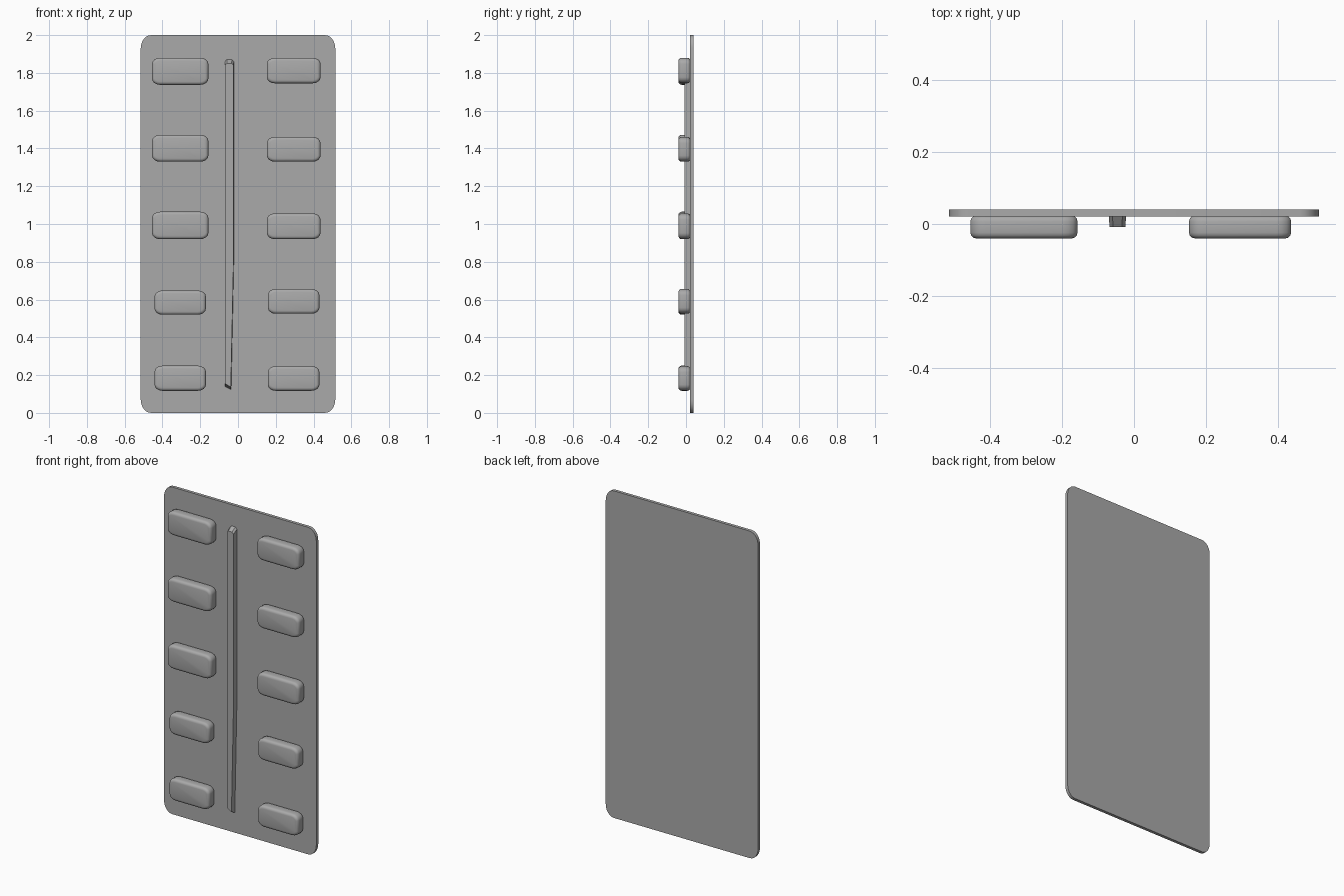
import bpy, bmesh, math

cube = bpy.data.objects.get("Cube")
if cube:
    bpy.data.objects.remove(cube, do_unlink=True)

grey = bpy.data.materials.new("plain_grey")
grey.use_nodes = True
colour = (0.4, 0.4, 0.4, 1)
grey.diffuse_color = colour
grey.node_tree.nodes["Principled BSDF"].inputs["Base Color"].default_value = colour

PLATE_FRONT, BACK, PILL_FRONT = 0.021, 0.04, -0.04


def finish(name, bm, bevel=0.0, segments=3):
    """Turn a bmesh into a shaded object with an optional rounded edge."""
    bmesh.ops.recalc_face_normals(bm, faces=bm.faces)
    mesh = bpy.data.meshes.new(name)
    bm.to_mesh(mesh)
    bm.free()
    mesh.materials.append(grey)
    obj = bpy.data.objects.new(name, mesh)
    bpy.context.collection.objects.link(obj)
    bpy.ops.object.select_all(action="DESELECT")
    obj.select_set(True)
    bpy.context.view_layer.objects.active = obj
    if bevel:
        mod = obj.modifiers.new("soft_edge", "BEVEL")
        mod.width, mod.segments = bevel, segments
        mod.limit_method, mod.angle_limit = "ANGLE", math.radians(50)
        bpy.ops.object.modifier_apply(modifier=mod.name)
    bpy.ops.object.shade_smooth_by_angle(angle=math.radians(35))
    return obj


def rounded_slab(x0, x1, z0, z1, front, back, rx, rz, steps):
    """Rounded rectangle in the xz plane, extruded along y."""
    bm = bmesh.new()
    corners = [(x1 - rx, z1 - rz), (x0 + rx, z1 - rz),
               (x0 + rx, z0 + rz), (x1 - rx, z0 + rz)]
    ring = []
    for i, (cx, cz) in enumerate(corners):
        for k in range(steps + 1):
            a = math.pi / 2 * (i + k / steps)
            ring.append(bm.verts.new((cx + rx * math.cos(a), back, cz + rz * math.sin(a))))
    face = bm.faces.new(ring)
    ext = bmesh.ops.extrude_face_region(bm, geom=[face])
    for v in ext["geom"]:
        if isinstance(v, bmesh.types.BMVert):
            v.co.y = front
    return bm


# Backing plate
finish("backing_plate", rounded_slab(-0.515, 0.515, 0, 2, PLATE_FRONT, BACK, 0.055, 0.07, 6))

# Two columns of raised pills: left edge, right edge, bottom, top
pills = {
    "right": [(-0.455, -0.157, 1.737, 1.88), (-0.455, -0.157, 1.33, 1.472),
              (-0.455, -0.157, 0.92, 1.065), (-0.442, -0.17, 0.52, 0.648),
              (-0.442, -0.17, 0.117, 0.25)],
    "left": [(0.153, 0.437, 1.745, 1.88), (0.153, 0.437, 1.33, 1.461),
             (0.153, 0.437, 0.92, 1.056), (0.158, 0.431, 0.525, 0.656),
             (0.158, 0.431, 0.117, 0.248)],
}
for side, boxes in pills.items():
    for row, box in enumerate(boxes, 1):
        bm = rounded_slab(*box, PILL_FRONT, PLATE_FRONT + 0.002, 0.042, 0.032, 4)
        finish(f"{side}_pill_{row}", bm, 0.016)

# Central ridge, narrowing toward the bottom, with sloping ends
bm = bmesh.new()
base = [(-0.07, 0.14), (-0.036, 0.122), (-0.022, 0.8),
        (-0.022, 1.86), (-0.032, 1.872), (-0.06, 1.872), (-0.07, 1.86)]
front = [(-0.068, 0.155), (-0.038, 0.137), (-0.024, 0.8),
         (-0.024, 1.84), (-0.034, 1.85), (-0.058, 1.85), (-0.068, 1.84)]
low = [bm.verts.new((x, PLATE_FRONT + 0.002, z)) for x, z in base]
high = [bm.verts.new((x, -0.009, z)) for x, z in front]
bm.faces.new(low)
bm.faces.new(high)
for i in range(len(low)):
    j = (i + 1) % len(low)
    bm.faces.new((low[i], low[j], high[j], high[i]))
finish("centre_ridge", bm)
